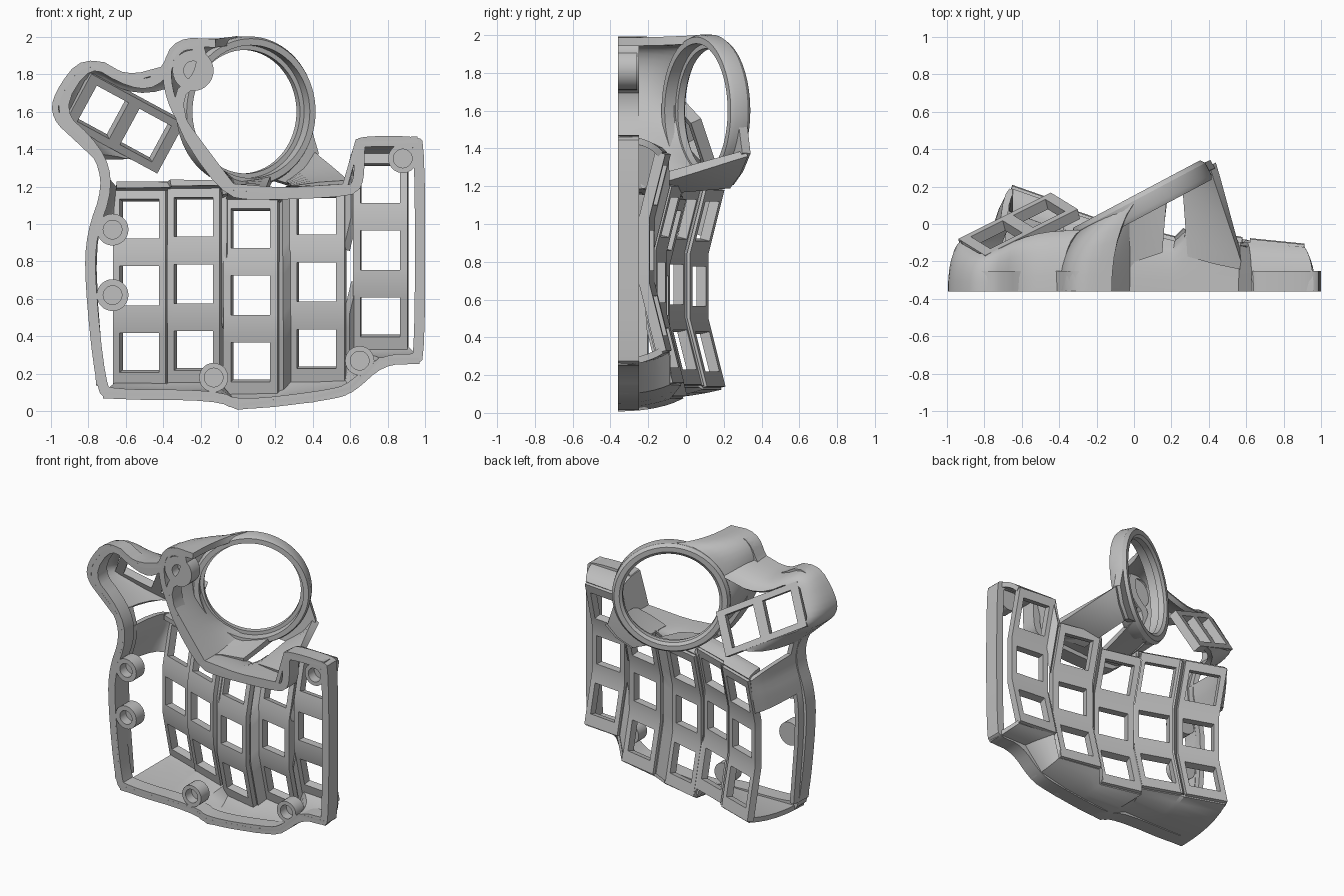
import bpy, bmesh, math
from mathutils import Vector as V

old = bpy.data.objects.get("Cube")
if old:
    bpy.data.objects.remove(old)

grey = bpy.data.materials.new("light_grey_plastic")
grey.use_nodes = True
colour = (0.52, 0.52, 0.52, 1)
grey.diffuse_color = colour
grey.node_tree.nodes["Principled BSDF"].inputs["Base Color"].default_value = colour

BACK = -0.36  # flat mounting plane


def finish(name, verts, faces, thick=0, offset=0, face_back=False):
    bm = bmesh.new()
    vs = [bm.verts.new(v) for v in verts]
    for f in faces:
        bm.faces.new([vs[i] for i in f])
    bmesh.ops.remove_doubles(bm, verts=bm.verts, dist=0.0005)
    bmesh.ops.recalc_face_normals(bm, faces=bm.faces)
    if face_back and sum(f.normal.y for f in bm.faces) < 0:
        bmesh.ops.reverse_faces(bm, faces=bm.faces)
    mesh = bpy.data.meshes.new(name)
    bm.to_mesh(mesh)
    bm.free()
    mesh.materials.append(grey)
    ob = bpy.data.objects.new(name, mesh)
    bpy.context.collection.objects.link(ob)
    bpy.ops.object.select_all(action='DESELECT')
    ob.select_set(True)
    bpy.context.view_layer.objects.active = ob
    if thick:
        mod = ob.modifiers.new("thickness", 'SOLIDIFY')
        mod.thickness = thick
        mod.offset = offset
        bpy.ops.object.convert(target='MESH')
    bpy.ops.object.shade_smooth_by_angle(angle=math.radians(32))
    return ob


def soften(pts, closed=False, times=2):
    # corner cutting
    for _ in range(times):
        out = [] if closed else [pts[0]]
        n = len(pts)
        for i in range(n if closed else n - 1):
            a, b = pts[i], pts[(i + 1) % n]
            out += [a.lerp(b, 0.25), a.lerp(b, 0.75)]
        pts = out if closed else out + [pts[-1]]
    return pts


def grid_faces(rows, cols, wrap=False):
    return [(r * cols + c, r * cols + (c + 1) % cols,
             (r + 1) % rows * cols + (c + 1) % cols, (r + 1) % rows * cols + c)
            for r in range(rows if wrap else rows - 1)
            for c in range(cols if wrap else cols - 1)]


def base(*pairs):
    return [V((x, BACK, z)) for x, z in pairs]


def wall(name, low, high, rise=0.65, lean=0, thick=0.035, times=0):
    # sheet from one path to another, curved when it rises before it leans
    low, high = soften(low, times=times), soften(high, times=times)
    steps = 7
    verts = []
    for k in range(steps):
        t = k / (steps - 1)
        for a, b in zip(low, high):
            mid = a.lerp(b, lean)
            mid.y = a.y + (b.y - a.y) * rise
            verts.append(a * (1 - t) ** 2 + mid * 2 * t * (1 - t) + b * t * t)
    return finish(name, verts, grid_faces(steps, len(low)), thick)


def lathe(name, centre, axis, profile, n):
    # closed profile of (radius, height) turned about an axis
    axis = V(axis).normalized()
    up = V((0, 0, 1))
    side = up.cross(axis)
    verts = []
    for r, h in profile:
        for i in range(n):
            a = math.tau * i / n
            verts.append(V(centre) + axis * h + (side * math.cos(a) + up * math.sin(a)) * r)
    return finish(name, verts, grid_faces(len(profile), n, True))


# key columns: centre x, back y, centre z, half width, sideways slope
columns = [(-.51, .07, .67, .14, -.35), (-.22, -.05, .68, .14, -.35),
           (.08, -.12, .62, .145, -.25), (.43, -.13, .69, .15, -.2),
           (.765, -.18, .86, .145, -.1)]
heights = [-.53, -.45, -.24, -.17, -.105, .105, .17, .24, .45, .51]


def column_point(i, dx, dz):
    x, y, z, w, slope = columns[i]
    return V((x + dx, y + dx * slope + max(0, abs(dz) - .17) * .25, z + dz))


def edge(i, side):
    return [column_point(i, side * columns[i][3], h) for h in heights]


for i, col in enumerate(columns):
    across = [-col[3], -.105, .105, col[3]]
    verts = [column_point(i, dx, h) for h in heights for dx in across]
    faces = [f for k, f in enumerate(grid_faces(len(heights), 4))
             if not (k % 3 == 1 and k // 3 in (1, 4, 7))]
    finish(f"key_column_{i + 1}", verts, faces, .055, -1, True)

# webs joining neighbouring columns
inset = V((0, -.025, 0))
for i in range(4):
    a = [p + inset for p in edge(i, 1)]
    b = [p + inset for p in edge(i + 1, -1)]
    spans = [(0, 4), (6, 10)] if i == 3 else [(0, 10)]
    for s, e in spans:
        finish(f"column_web_{i + 1}", a[s:e] + b[s:e], grid_faces(2, e - s), .045)

# flat rim around the mounting side
outline = base((-1.01, 1.6), (-.81, 1.92), (-.55, 1.77), (-.43, 1.79), (-.34, 1.985),
               (-.17, 1.985), (-.17, 1.78), (-.34, 1.64), (-.06, 1.2), (.1, 1.18),
               (.58, 1.2), (.62, 1.23), (.62, 1.44), (.66, 1.47), (.96, 1.47),
               (1, 1.43), (1, .29), (.96, .25), (.78, .25), (.62, .1), (.5, .06),
               (0, .0), (-.12, .06), (-.7, .06), (-.76, .12), (-.82, .7),
               (-.81, .95), (-.72, 1.2), (-.77, 1.38))
outline = soften(outline, True, 2)
inner = []
for i, p in enumerate(outline):
    t = (outline[(i + 1) % len(outline)] - outline[i - 1]).normalized()
    inner.append(p + V((t.z, 0, -t.x)) * .055)
depth = V((0, .11, 0))
loops = [outline, inner, [p + depth for p in inner], [p + depth for p in outline]]
finish("mounting_rim", [p for lp in loops for p in lp],
       grid_faces(4, len(outline), True))

# blind screw bosses: x, z, radius
for x, z, r in [(-.24, 1.82, .11), (-.67, .97, .085), (-.67, .62, .085), (-.13, .18, .078),
                (.65, .27, .078), (.88, 1.35, .078)]:
    lathe("screw_boss", (x, BACK, z), (0, 1, 0),
          [(.05, 0), (.05, .07), (.0001, .07), (.0001, .1), (r, .1), (r, 0)], 28)

# tilted round holder
TILT = math.radians(28)
ring_centre = V((.035, .12, 1.6))
lathe("round_holder", ring_centre, (-math.sin(TILT), math.cos(TILT), 0),
      [(.33, .03), (.33, -.01), (.355, -.01), (.355, -.075), (.39, -.075),
       (.402, -.05), (.402, .02), (.385, .045), (.35, .045)], 72)


def ring(deg, r=.385):
    a = math.radians(deg)
    return ring_centre + V((math.cos(a) * math.cos(TILT), math.cos(a) * math.sin(TILT),
                            math.sin(a))) * r


wall("holder_skirt",
     base((-.12, 1.965), (-.32, 1.975), (-.39, 1.83), (-.35, 1.62), (-.2, 1.41), (-.04, 1.2)),
     [ring(a) for a in (95, 122, 150, 185, 222, 262)], times=2, thick=.045)

# flare and braces from holder down to the columns
corner = [V((.42, .32, 1.375)), V((.36, .28, 1.28)), V((.27, .23, 1.21))]
wall("holder_flare", corner, [ring(-8), ring(-38), ring(-68)],
     rise=.5, lean=.5, thick=.05)
wall("holder_outer_brace", [V((.59, -.24, 1.21)), V((.44, -.21, 1.2)), V((.29, -.17, 1.18))],
     corner, rise=.5, lean=.5, thick=.05)
wall("holder_inner_brace", [V((.15, -.15, 1.18)), V((0, -.2, 1.19)), V((-.08, -.3, 1.2))],
     [ring(-64), ring(-92), ring(-120)], rise=.5, lean=.4, thick=.04)

# thumb key plate with two openings
O, U, W = V((-.62, 0, 1.56)), V((.24, .12, -.13)), V((.13, -.08, .24))


def thumb(u, w):
    return O + U * u + W * w


us, ws = [-1.03, -.83, -.12, .12, .83, 1.03], [-.55, -.4, .4, .55]
finish("thumb_key_plate", [thumb(u, w) for w in ws for u in us],
       [f for k, f in enumerate(grid_faces(4, 6)) if k not in (6, 8)], .06, -1, True)

tuck = V((0, -.02, 0))
wall("thumb_skirt",
     base((-.755, 1.36), (-.86, 1.46), (-.98, 1.57), (-.97, 1.69), (-.82, 1.89), (-.6, 1.77),
          (-.38, 1.83)),
     [thumb(.7, -.53) + tuck, thumb(-.2, -.53) + tuck, thumb(-1.03, -.55) + tuck,
      thumb(-1.03, 0) + tuck, thumb(-1.03, .55) + tuck, thumb(0, .53) + tuck, ring(155)],
     rise=.85, times=2)

# cowl linking first column to the rim
wall("side_cowl", base((-.765, .97), (-.745, 1.06), (-.715, 1.15), (-.71, 1.25)),
     [column_point(0, -.14, h) + inset for h in (.25, .4, .47, .51)], rise=.95, times=1)

# deeper wall along the open side
side = base((-.74, .14), (-.785, .7), (-.775, .95), (-.715, 1.15), (-.715, 1.24), (-.75, 1.37))
wall("side_wall", side, [p + V((.01, .16, 0)) for p in side], times=1)


def ends(k, first):
    # column corners along the bottom or top of the array
    pts = [edge(i, s)[k] + inset for i in range(5) for s in (-1, 1)]
    return pts[first:]


# lower wall
wall("lower_wall",
     base((-.72, .085), (-.4, .08), (-.36, .08), (-.13, .08), (0, .025), (.25, .05),
          (.4, .065), (.6, .115), (.76, .27), (.97, .27)), ends(0, 0), rise=.6)

# upper wall, and the short lip above the first two columns
wall("upper_wall",
     base((-.05, 1.2), (.2, 1.18), (.3, 1.18), (.57, 1.2), (.64, 1.44), (.96, 1.45)),
     ends(-1, 4), rise=.72)
lip = ends(-1, 0)[:5]
wall("upper_lip", [p + V((0, -.12, .03)) for p in lip], lip)
